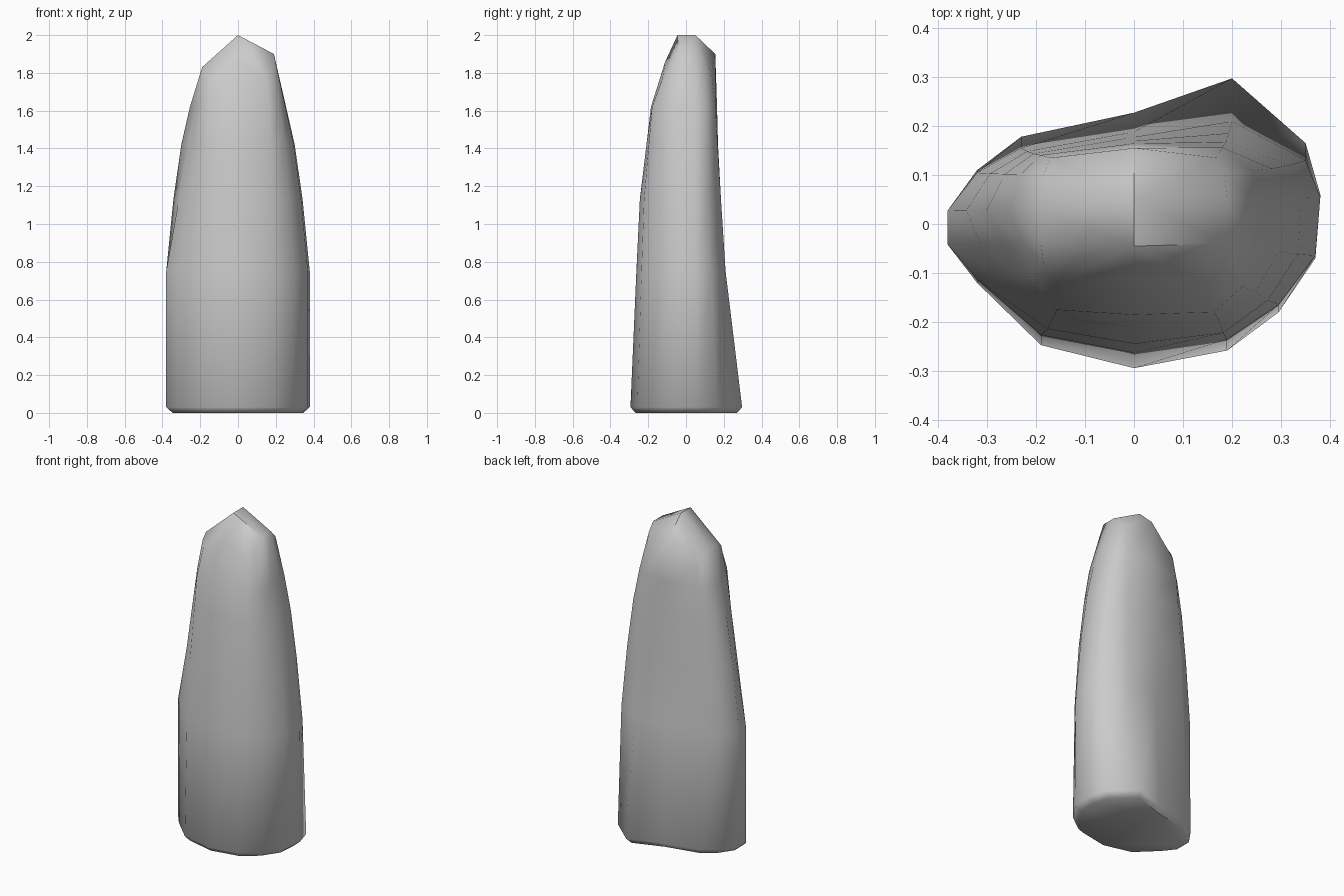
import bpy, bmesh, math

if "Cube" in bpy.data.objects:
    bpy.data.objects.remove(bpy.data.objects["Cube"])

# Plan outline near the ground, and shoulder outline with heights (same point order)
BASE = [(.38, .06), (.35, .165), (.2, .297), (0, .227), (-.23, .178), (-.32, .11),
        (-.38, .025), (-.38, -.042), (-.32, -.12), (-.19, -.247), (0, -.294),
        (.19, -.258), (.295, -.18), (.37, -.07)]
SHOULDER = [(.19, .05, 1.9), (.185, .1, 1.85), (.17, .135, 1.8), (0, .155, 1.9),
            (-.17, .135, 1.74), (-.185, .1, 1.79), (-.19, .03, 1.83),
            (-.19, -.04, 1.83), (-.185, -.08, 1.8), (-.15, -.125, 1.77),
            (0, -.11, 1.86), (.15, -.125, 1.77), (.185, -.09, 1.82), (.19, -.04, 1.9)]
# height, then blend from base to shoulder for width, front depth, back depth
LEVELS = [(.03, 0, 0, 0), (.75, 0, .17, .54), (1.13, .2, .27, .69),
          (1.42, .42, .46, .8), (1.62, .66, .59, .87), (None, 1, 1, 1)]


def lerp(a, b, t):
    return a + (b - a) * t


bm = bmesh.new()
n = len(BASE)

# Chamfered foot
rings = [[bm.verts.new((x * .91, y * .91, 0)) for x, y in BASE]]
bm.faces.new(rings[0][::-1])

# Tapering body; the front left is cut by a straight slanting facet
for z, tx, tf, tb in LEVELS:
    ring = []
    for (x0, y0), (x1, y1, z1) in zip(BASE, SHOULDER):
        t = tx
        if z and x0 < -.1 and y0 < 0:
            t = max(0, (z - .75) / 1.08)
        x = lerp(x0, x1, t)
        y = lerp(y0, y1, tf if y0 < 0 else tb)
        ring.append(bm.verts.new((x, y, z or z1)))
    rings.append(ring)
for lo, hi in zip(rings, rings[1:]):
    for i in range(n):
        j = (i + 1) % n
        bm.faces.new((lo[i], lo[j], hi[j], hi[i]))

# Pointed cap closing on a short ridge
front = bm.verts.new((0, -.045, 2))
back = bm.verts.new((0, .05, 2))
top = rings[-1]
for i in range(n):
    a, b = top[i], top[(i + 1) % n]
    ra = back if a.co.y > 0 else front
    rb = back if b.co.y > 0 else front
    bm.faces.new((a, b, ra) if ra == rb else (a, b, rb, ra))

bmesh.ops.recalc_face_normals(bm, faces=bm.faces)
mesh = bpy.data.meshes.new("standing_stone")
bm.to_mesh(mesh)
bm.free()
stone = bpy.data.objects.new("standing_stone", mesh)
bpy.context.collection.objects.link(stone)

# Dark grey stone
grey = bpy.data.materials.new("stone_grey")
grey.diffuse_color = (.55, .55, .55, 1)
grey.use_nodes = True
grey.node_tree.nodes["Principled BSDF"].inputs["Base Color"].default_value = grey.diffuse_color
mesh.materials.append(grey)

bpy.context.view_layer.objects.active = stone
stone.select_set(True)
bpy.ops.object.shade_smooth_by_angle(angle=math.radians(50))
